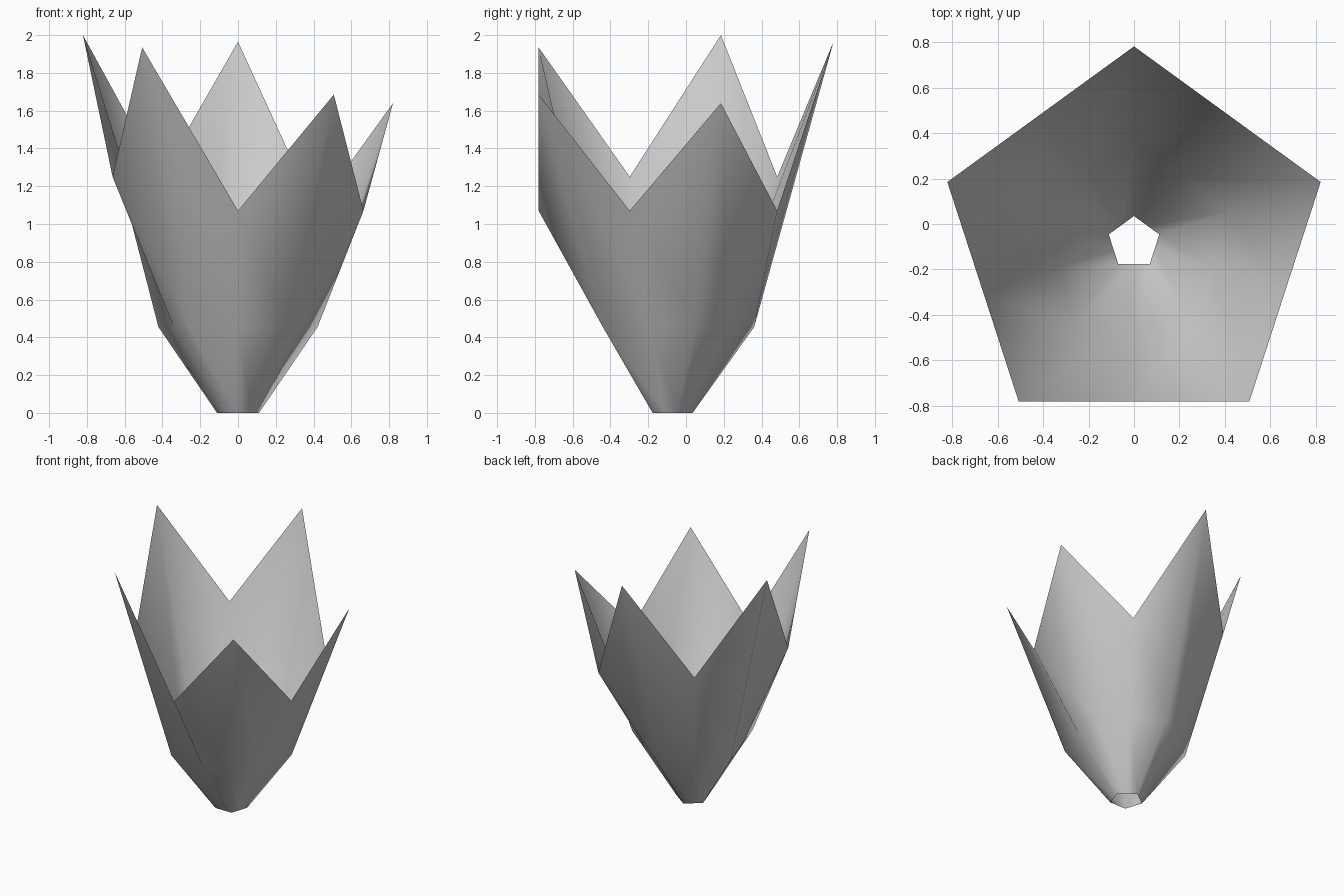
import bpy, bmesh, math

if "Cube" in bpy.data.objects:
    bpy.data.objects.remove(bpy.data.objects["Cube"])

CY = -0.082                                  # axis of the cup in y
TIPS = [1.965, 2.0, 1.935, 1.685, 1.64]      # petal tip heights, counter-clockwise from the back
VALLEYS = [1.25, 1.25, 1.07, 1.07, 1.07]     # notch heights after each tip


def ring(bm, radius, heights):
    """Pentagon ring with a vertex at each corner and each side's middle."""
    inner = radius * math.cos(math.pi / 5)
    verts = []
    for i in range(10):
        a = math.pi / 2 + i * math.pi / 5
        r = inner if i % 2 else radius
        verts.append(bm.verts.new((r * math.cos(a), CY + r * math.sin(a), heights[i])))
    return verts


# Five-sided open flower cup: base, waist and zigzag rim
bm = bmesh.new()
rim = [z for pair in zip(TIPS, VALLEYS) for z in pair]
rings = [ring(bm, 0.117, [0] * 10),
         ring(bm, 0.443, [0.455] * 10),
         ring(bm, 0.863, rim)]
for low, high in zip(rings, rings[1:]):
    for i in range(10):
        j = (i + 1) % 10
        # the twisted wall panels all fold along the same diagonal
        bm.faces.new((low[i], low[j], high[i]))
        bm.faces.new((low[j], high[j], high[i]))
for f in bm.faces:
    f.smooth = True
bm.normal_update()

mesh = bpy.data.meshes.new("flower_cup")
bm.to_mesh(mesh)
bm.free()
cup = bpy.data.objects.new("flower_cup", mesh)
bpy.context.collection.objects.link(cup)
